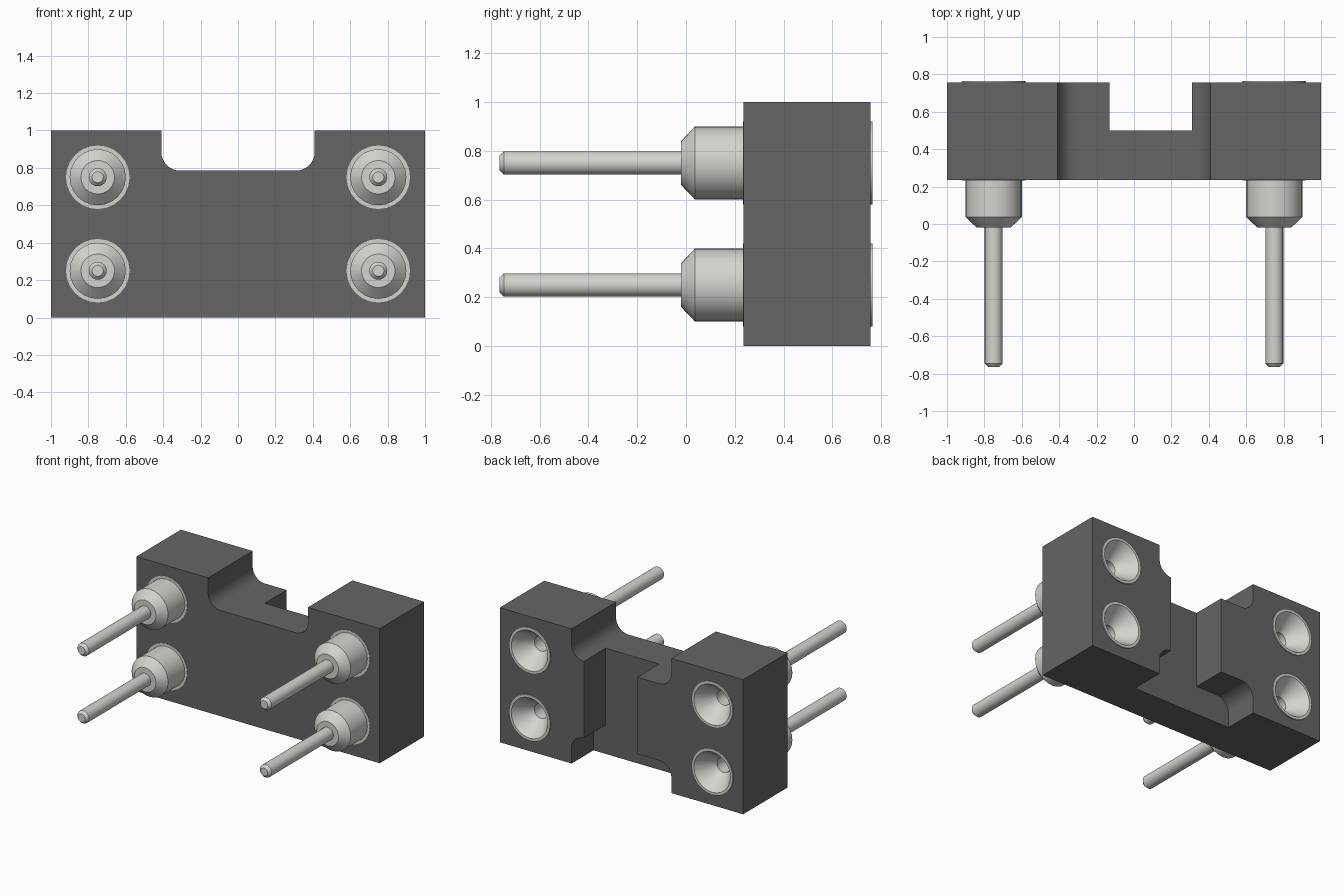
import bpy, bmesh
from math import sin, cos, pi, radians

if "Cube" in bpy.data.objects:
    bpy.data.objects.remove(bpy.data.objects["Cube"])


def material(name, rgb):
    m = bpy.data.materials.new(name)
    m.diffuse_color = (*rgb, 1)
    m.use_nodes = True
    m.node_tree.nodes["Principled BSDF"].inputs["Base Color"].default_value = m.diffuse_color
    return m


dark = material("dark_plastic", (0.13, 0.13, 0.13))
metal = material("pale_metal", (0.66, 0.66, 0.62))


def finish(bm, name, mat=None):
    bmesh.ops.recalc_face_normals(bm, faces=bm.faces)
    me = bpy.data.meshes.new(name)
    bm.to_mesh(me)
    bm.free()
    ob = bpy.data.objects.new(name, me)
    bpy.context.collection.objects.link(ob)
    if mat:
        me.materials.append(mat)
    return ob


def smooth(ob, angle=30):
    ob.data.polygons.foreach_set("use_smooth", [True] * len(ob.data.polygons))
    ob.data.set_sharp_from_angle(angle=radians(angle))


def prism(name, outline, y0, y1, mat=None):
    """Extrude an (x, z) outline along y."""
    bm = bmesh.new()
    face = bm.faces.new([bm.verts.new((x, y0, z)) for x, z in outline])
    ext = bmesh.ops.extrude_face_region(bm, geom=[face])
    for v in ext["geom"]:
        if isinstance(v, bmesh.types.BMVert):
            v.co.y = y1
    return finish(bm, name, mat)


def lathe(name, profile, cx, cz, mat=None, sides=24):
    """Revolve a (radius, y) profile about the y axis, capping both ends."""
    bm = bmesh.new()
    rings = [[bm.verts.new((cx + r * cos(2 * pi * i / sides), y,
                            cz + r * sin(2 * pi * i / sides)))
              for i in range(sides)] for r, y in profile]
    for a, b in zip(rings, rings[1:]):
        for i in range(sides):
            j = (i + 1) % sides
            bm.faces.new((a[i], a[j], b[j], b[i]))
    bm.faces.new(rings[0])
    bm.faces.new(rings[-1])
    return finish(bm, name, mat)


def rect(x0, x1, z0, z1):
    return [(x0, z0), (x1, z0), (x1, z1), (x0, z1)]


def cut(target, cutter):
    mod = target.modifiers.new("cut", 'BOOLEAN')
    mod.operation, mod.solver, mod.object = 'DIFFERENCE', 'EXACT', cutter
    bpy.context.view_layer.objects.active = target
    bpy.ops.object.modifier_apply(modifier=mod.name)
    bpy.data.objects.remove(cutter)


# Plastic housing block
FRONT, MID, BACK = 0.235, 0.5, 0.757
housing = prism("housing", rect(-1, 1, 0, 1), FRONT, BACK, dark)

# Round-cornered notch: through the top, and only the rear half at the bottom
W, D, R = 0.41, 0.785, 0.1
arc = [(W - R + R * cos(t), D + R - R * sin(t))
       for t in (pi / 2 * i / 8 for i in range(9))]
notch = [(W, 1.1)] + arc + [(-x, z) for x, z in reversed(arc)] + [(-W, 1.1)]
cut(housing, prism("top_notch_cutter", notch, 0, 1))
cut(housing, prism("bottom_notch_cutter", [(x, 1 - z) for x, z in notch], MID, 1))

# Off-centre vertical channel in the rear
cut(housing, prism("channel_cutter", rect(-0.13, 0.31, -0.2, 1.2), MID, 1.1))

# Pin receptacles: tail, collar, flange, then funnel-shaped socket
pin_profile = [(0.03, -0.765), (0.048, -0.745), (0.048, -0.02), (0.09, -0.02),
               (0.15, 0.037), (0.15, 0.233), (0.17, 0.233), (0.17, 0.765),
               (0.15, 0.765), (0.055, 0.63), (0.055, 0.32)]
for row, z in (("lower", 0.25), ("upper", 0.75)):
    for side, x in (("left", -0.75), ("right", 0.75)):
        cut(housing, lathe("hole_cutter", [(0.17, 0), (0.17, 1)], x, z))
        smooth(lathe(f"{row}_{side}_pin", pin_profile, x, z, metal))
smooth(housing)
